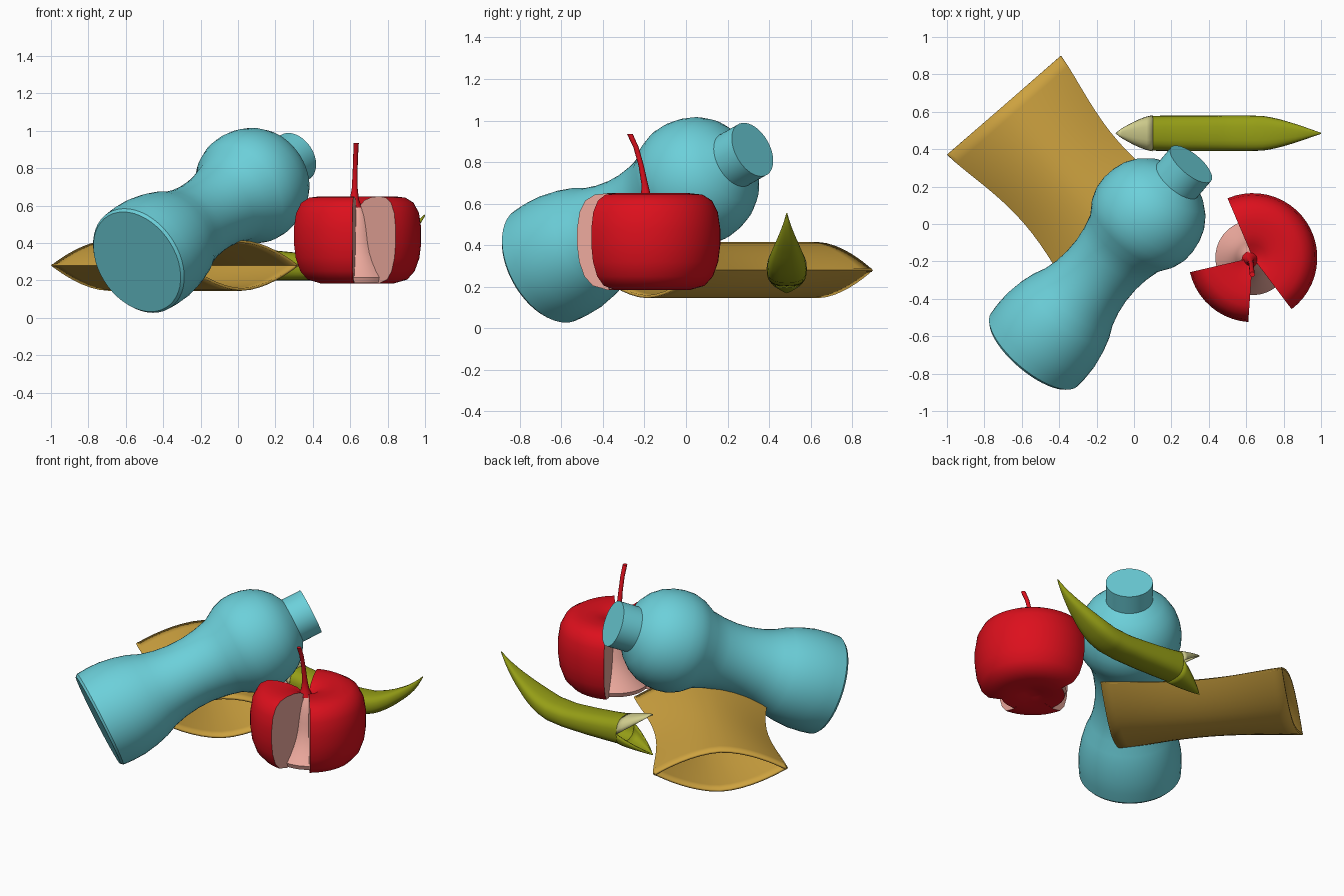
import bpy, math
from mathutils import Vector

if "Cube" in bpy.data.objects:
    bpy.data.objects.remove(bpy.data.objects["Cube"])


def material(name, rgb):
    m = bpy.data.materials.new(name)
    m.diffuse_color = (*rgb, 1)
    m.use_nodes = True
    m.node_tree.nodes["Principled BSDF"].inputs["Base Color"].default_value = m.diffuse_color
    return m


teal = material("teal", (0.15, 0.63, 0.70))
red = material("red", (0.72, 0.005, 0.012))
pink = material("flesh", (0.85, 0.40, 0.34))
gold = material("gold", (0.61, 0.36, 0.05))
olive = material("olive", (0.30, 0.34, 0.008))
pale = material("pale", (0.66, 0.64, 0.28))


def build(name, verts, faces, mats, indices=None, angle=35):
    me = bpy.data.meshes.new(name)
    me.from_pydata([tuple(v) for v in verts], [], faces)
    ob = bpy.data.objects.new(name, me)
    bpy.context.collection.objects.link(ob)
    for m in mats:
        me.materials.append(m)
    if indices:
        me.polygons.foreach_set("material_index", indices)
    bpy.ops.object.select_all(action='DESELECT')
    ob.select_set(True)
    bpy.context.view_layer.objects.active = ob
    # weld coincident points and make the normals consistent
    bpy.ops.object.mode_set(mode='EDIT')
    bpy.ops.mesh.select_all(action='SELECT')
    bpy.ops.mesh.remove_doubles(threshold=0.0005)
    bpy.ops.mesh.normals_make_consistent(inside=False)
    bpy.ops.object.mode_set(mode='OBJECT')
    bpy.ops.object.shade_smooth_by_angle(angle=math.radians(angle))
    return ob


def grid_faces(rows, n, closed=True):
    """Quads joining successive rows of n points."""
    return [(i * n + j, i * n + (j + 1) % n, (i + 1) * n + (j + 1) % n, (i + 1) * n + j)
            for i in range(rows - 1) for j in range(n if closed else n - 1)]


def lerp_table(table, x):
    for a, b in zip(table, table[1:]):
        if x <= b[0]:
            t = (x - a[0]) / (b[0] - a[0])
            return [p + (q - p) * t for p, q in zip(a[1:], b[1:])]
    return list(table[-1][1:])


# Bottle: lathed around its own leaning axis
profile = [(0, 0), (.29, 0), (.303, .015), (.307, .08), (.305, .16), (.29, .25), (.268, .33),
           (.238, .40), (.218, .48), (.207, .57), (.207, .66), (.218, .75), (.24, .84), (.288, .92),
           (.307, .98), (.31, 1.04), (.302, 1.10), (.283, 1.16), (.25, 1.215), (.2, 1.265),
           (.14, 1.30), (.14, 1.424), (0, 1.424)]
base, tip = Vector((-.54, -.68, .30)), Vector((.305, .32, .86))
N = 48
verts = [(r * math.cos(math.tau * j / N), r * math.sin(math.tau * j / N), z)
         for r, z in profile for j in range(N)]
bottle = build("bottle", verts, grid_faces(len(profile), N), [teal])
bottle.rotation_mode = 'QUATERNION'
bottle.rotation_quaternion = (tip - base).to_track_quat('Z', 'Y')
bottle.location = base

# Apple: lathed skin that drops back to a core profile inside two missing wedges
skin = [(0, .60), (.035, .605), (.07, .63), (.13, .645), (.2, .65), (.26, .643), (.305, .615),
        (.333, .56), (.345, .48), (.345, .40), (.335, .32), (.31, .25), (.27, .205), (.2, .185),
        (.12, .185), (.05, .2), (0, .21)]
core = [(0, .60), (.03, .603), (.035, .60), (.045, .58), (.06, .55), (.07, .52), (.08, .48),
        (.088, .44), (.095, .40), (.11, .35), (.135, .30), (.17, .25), (.2, .215), (.19, .187),
        (.12, .185), (.05, .2), (0, .21)]
columns = []
for start, end, cut in [(113, 193, 1), (193, 266, 0), (266, 307, 1), (307, 473, 0)]:
    steps = max(6, (end - start) // 7)
    columns += [(math.radians(start + (end - start) * k / steps), cut) for k in range(steps + 1)]
cx, cy = .635, -.18
verts = [(cx + r * math.cos(a), cy + r * math.sin(a), z)
         for a, cut in columns for r, z in (core if cut else skin)]
n, m = len(skin), len(columns)
faces, idx = [], []
for c in range(m):
    d = (c + 1) % m
    for k in range(n - 1):
        faces.append((c * n + k, d * n + k, d * n + k + 1, c * n + k + 1))
        idx.append(1 if (columns[c][1] or columns[d][1]) and 0 < k < 13 else 0)
# drop the wall faces that have no area where core and skin share points
keep = [i for i, f in enumerate(faces)
        if len({tuple(round(x, 4) for x in verts[v]) for v in f}) > 2]
build("apple", verts, [faces[i] for i in keep], [red, pink], [idx[i] for i in keep])

# Apple stem: flared, bent rod
path = [(.62, -.19, .59, .045), (.622, -.192, .63, .025), (.624, -.198, .69, .016),
        (.626, -.215, .78, .013), (.629, -.24, .87, .013), (.632, -.27, .935, .014)]
verts = [(x + r * math.cos(math.tau * j / 12), y + r * math.sin(math.tau * j / 12), z)
         for x, y, z, r in path for j in range(12)]
build("apple_stem", verts, grid_faces(len(path), 12) + [tuple(range(60, 72))], [red])

# Sleeve: open pillow-shaped tube with a slight waist
mid = Vector((-.695, .635, .28))
across, along = Vector((.755, .656, 0)), Vector((.656, -.755, 0))
half, length, rows, K = .404, 1.09, 17, 20
verts = []
for i in range(rows):
    t = i / (rows - 1)
    w = half - .07 * math.sin(math.pi * t) ** 1.3
    for j in range(2 * K):
        u = -math.cos(math.pi * j / K)
        h = .135 * (1 - abs(u) ** 1.75) * (1 if j <= K else -1)
        verts.append(mid + along * length * t + across * w * u + Vector((0, 0, h)))
sleeve = build("sleeve", verts, grid_faces(rows, 2 * K), [gold])
wall = sleeve.modifiers.new("wall", 'SOLIDIFY')
wall.thickness = .014
wall.offset = -1

# Pod: curved tapering body; columns are x, top z, bottom z, half width
shape = [(.10, .375, .20, .093), (.2, .36, .20, .095), (.35, .345, .20, .095), (.5, .335, .205, .095),
         (.62, .345, .22, .095), (.7, .37, .25, .092), (.78, .405, .30, .075), (.88, .46, .385, .045),
         (.95, .51, .46, .02), (1.0, .555, .545, .003)]
P, yc = 24, .485


def section(x, top, bot, w, j):
    """Point j on a rounded-box cross-section."""
    a = math.tau * j / P
    c, s = math.cos(a), math.sin(a)
    return (x, yc + w * math.copysign(abs(c) ** .7, c),
            (top + bot) / 2 + (top - bot) / 2 * math.copysign(abs(s) ** .8, s))


xs = [.10 + .9 * i / 26 for i in range(27)]
verts = [section(x, *lerp_table(shape, x), j) for x in xs for j in range(P)]
build("pod", verts, grid_faces(len(xs), P) + [tuple(range(26 * P, 27 * P))], [olive])

# Pod mouth: two pointed lips that open apart
lips = [("upper_lip", 0, Vector((-.1, yc, .435)), pale), ("lower_lip", P // 2, Vector((-.1, yc, .172)), olive)]
for name, first, point, mat in lips:
    rim = [Vector(section(.10, .375, .20, .093, first + j)) for j in range(P // 2 + 1)]
    verts = []
    for i in range(7):
        t = i / 6
        for v in rim:
            p = v.lerp(point, t)
            p.y = yc + (v.y - yc) * (1 - t ** 1.4)
            verts.append(p)
    lip = build(name, verts, grid_faces(7, len(rim), False), [mat])
    wall = lip.modifiers.new("wall", 'SOLIDIFY')
    wall.thickness = .008
    wall.offset = 0
